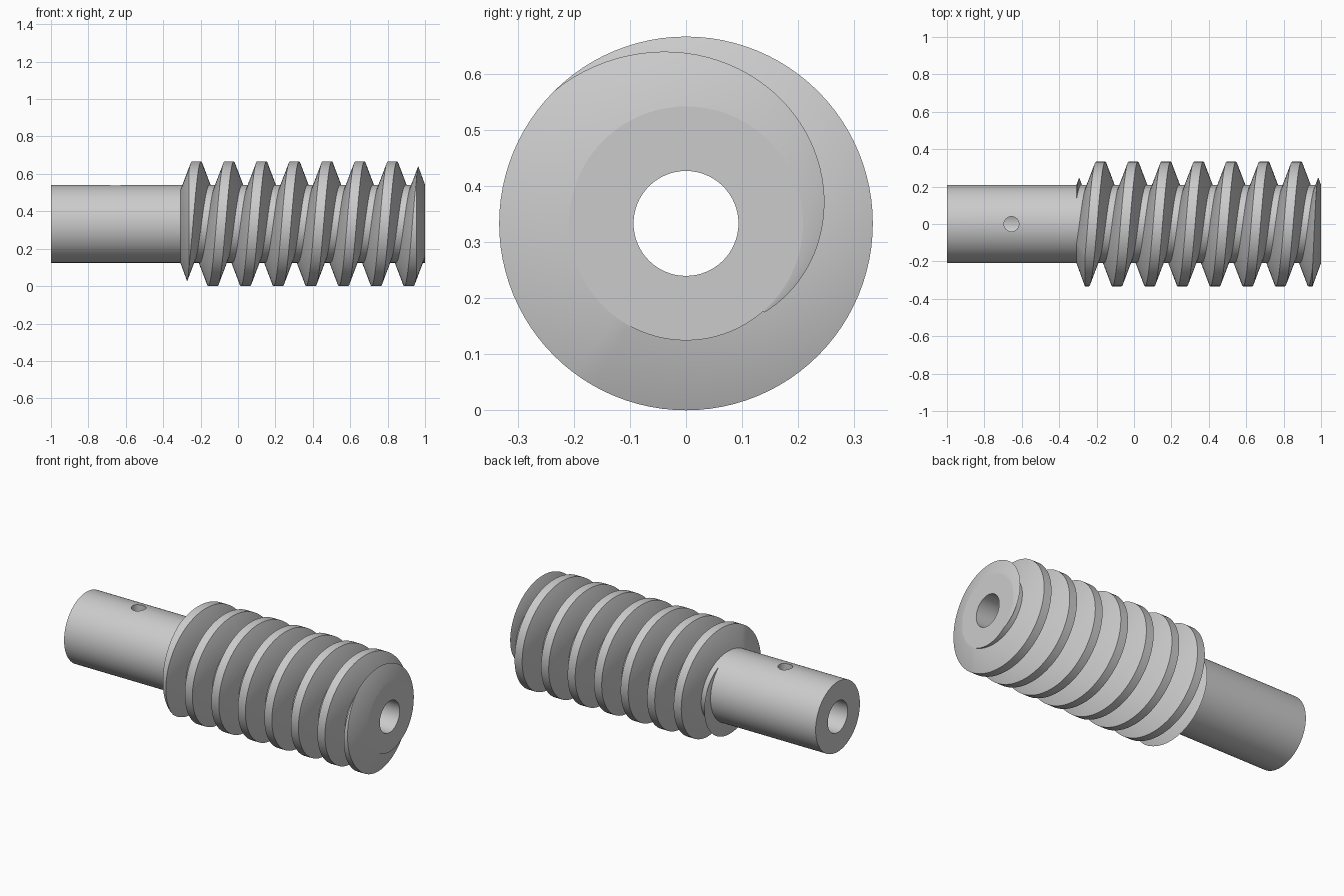
import bpy
import bmesh
import math
from mathutils import Matrix, Vector

SEG = 96                      # facets per turn
ROOT, OUTER, BORE = 0.2085, 0.333, 0.0935
PITCH, CREST = 0.1747, 0.05
SLOPE = math.tan(math.radians(20))
TOP_CREST = -0.222            # x of a crest on the upper side
START, END = -0.308, 1.0      # threaded length
AXIS = OUTER

cube = bpy.data.objects.get("Cube")
if cube:
    bpy.data.objects.remove(cube, do_unlink=True)

steel = bpy.data.materials.new("light grey metal")
steel.use_nodes = True
grey = (0.6, 0.6, 0.6, 1)
steel.diffuse_color = grey
steel.node_tree.nodes["Principled BSDF"].inputs["Base Color"].default_value = grey


def make_object(name, bm):
    bmesh.ops.recalc_face_normals(bm, faces=bm.faces)
    mesh = bpy.data.meshes.new(name)
    bm.to_mesh(mesh)
    bm.free()
    mesh.materials.append(steel)
    obj = bpy.data.objects.new(name, mesh)
    bpy.context.collection.objects.link(obj)
    return obj


def activate(obj):
    bpy.ops.object.select_all(action='DESELECT')
    obj.select_set(True)
    bpy.context.view_layer.objects.active = obj


def cylinder(name, radius, length, centre, along_x, sides=SEG):
    bm = bmesh.new()
    matrix = Matrix.Translation(Vector(centre))
    if along_x:
        matrix = matrix @ Matrix.Rotation(math.pi / 2, 4, 'Y')
    bmesh.ops.create_cone(bm, cap_ends=True, segments=sides, radius1=radius,
                          radius2=radius, depth=length, matrix=matrix)
    return make_object(name, bm)


def cut(obj, cutter):
    cutter.hide_render = True
    activate(obj)
    mod = obj.modifiers.new("cut", 'BOOLEAN')
    mod.operation = 'DIFFERENCE'
    mod.solver = 'EXACT'
    mod.object = cutter
    bpy.ops.object.modifier_apply(modifier=mod.name)
    bpy.data.objects.remove(cutter, do_unlink=True)


def smooth(obj):
    activate(obj)
    bpy.ops.object.shade_smooth_by_angle(angle=math.radians(30))


# Shaft with a through bore and a pin hole in its upper wall
shaft = cylinder("shaft", ROOT, 2, (0, 0, AXIS), True)
cut(shaft, cylinder("bore_cutter", BORE, 2.2, (0, 0, AXIS), True, 64))
cut(shaft, cylinder("pin_hole_cutter", 0.04, 0.3, (-0.655, 0, AXIS + 0.15), False, 32))
smooth(shaft)

# Helical thread: a trapezoid swept round the shaft, its feet held inside the
# threaded length so that both ends run out to nothing
half_foot = CREST / 2 + (OUTER - ROOT) * SLOPE
first = math.floor((START - half_foot - TOP_CREST) / PITCH * SEG)
last = math.ceil((END + half_foot - TOP_CREST) / PITCH * SEG)
bm = bmesh.new()
previous = None
for step in range(first, last + 1):
    angle = 2 * math.pi * step / SEG
    centre = TOP_CREST + PITCH * step / SEG
    left = max(centre - half_foot, START)
    right = min(centre + half_foot, END)
    if right - left < 0.0005:
        continue
    height = min(OUTER - ROOT, (right - left) / 2 / SLOPE)
    rise = height * SLOPE
    section = [(left, ROOT - 0.01), (left, ROOT), (left + rise, ROOT + height),
               (right - rise, ROOT + height), (right, ROOT), (right, ROOT - 0.01)]
    ring = [bm.verts.new((x, r * math.sin(angle), AXIS + r * math.cos(angle)))
            for x, r in section]
    if previous:
        for i in range(len(ring)):
            j = (i + 1) % len(ring)
            bm.faces.new((previous[i], previous[j], ring[j], ring[i]))
    else:
        bm.faces.new(ring)
    previous = ring
bm.faces.new(previous)
bmesh.ops.remove_doubles(bm, verts=bm.verts, dist=0.00001)
smooth(make_object("thread", bm))
